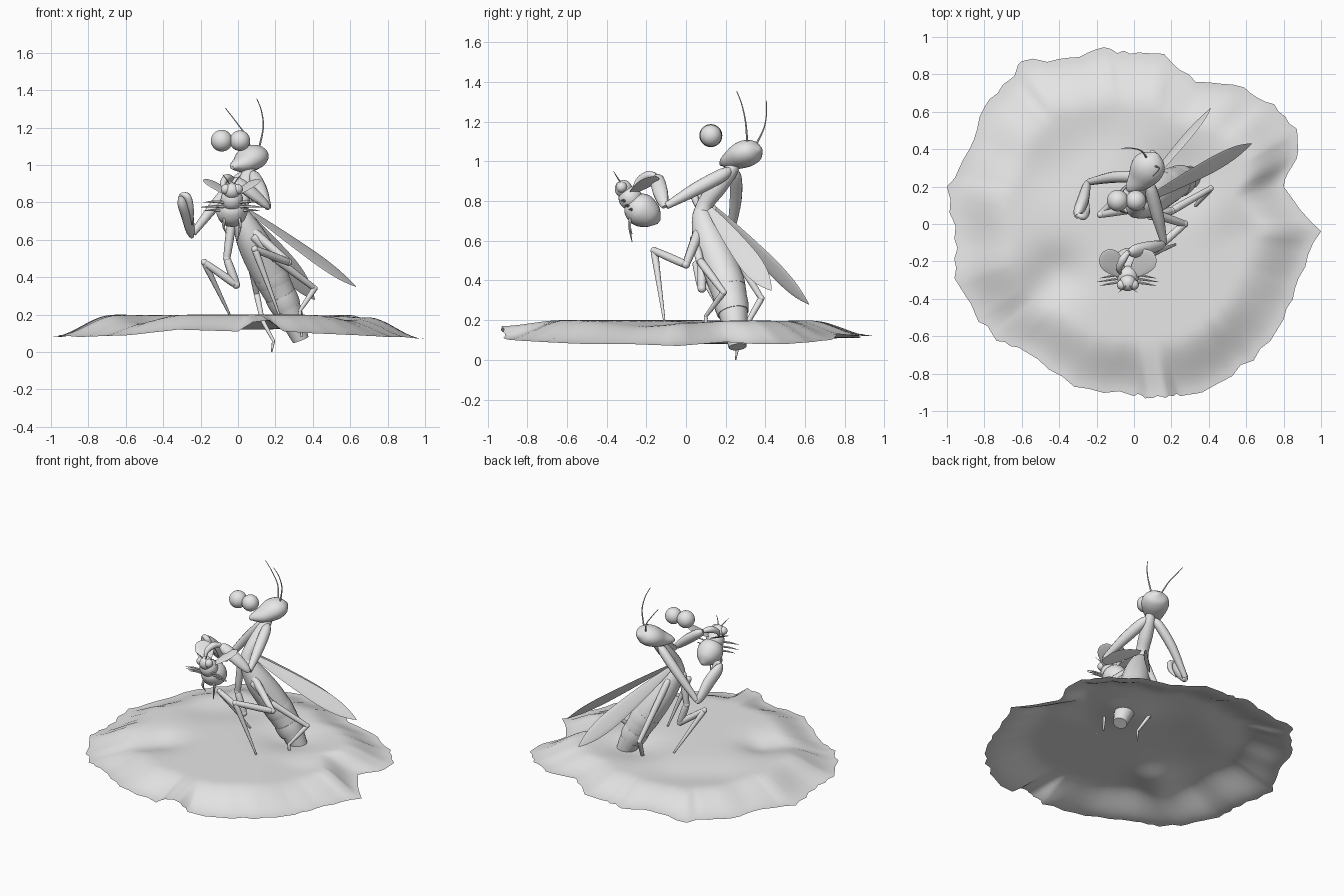
import bpy, bmesh, math, random
from mathutils import Vector as V

random.seed(4)
MAT = bpy.data.materials.new("plain grey")
MAT.diffuse_color = (0.8, 0.8, 0.8, 1)


def finish(name, bm, angle=50):
    bmesh.ops.recalc_face_normals(bm, faces=bm.faces)
    me = bpy.data.meshes.new(name)
    bm.to_mesh(me)
    bm.free()
    ob = bpy.data.objects.new(name, me)
    bpy.context.collection.objects.link(ob)
    me.materials.append(MAT)
    bpy.context.view_layer.objects.active = ob
    ob.select_set(True)
    bpy.ops.object.shade_smooth_by_angle(angle=math.radians(angle))
    ob.select_set(False)
    return ob


def catmull(a, b, c, d, t):
    return 0.5 * (2 * b + (c - a) * t + (2 * a - 5 * b + 4 * c - d) * t * t
                  + (3 * b - a - 3 * c + d) * t ** 3)


def loft(name, pts, radii, flat=1.0, wide=None, segs=12, sub=5):
    """Smooth tube through pts; 'flat' squeezes it across the 'wide' direction."""
    p = [V(q) for q in pts]
    n = len(p)
    path, rad = [], []
    for i in range(n - 1):
        ia, id_ = max(i - 1, 0), min(i + 2, n - 1)
        for k in range(sub + (i == n - 2)):
            t = k / sub
            path.append(catmull(p[ia], p[i], p[i + 1], p[id_], t))
            rad.append(max(0.001, catmull(radii[ia], radii[i], radii[i + 1], radii[id_], t)))
    bm = bmesh.new()
    rings = []
    u = V(wide) if wide else V((0.31, 0.87, 0.4))
    for i, c in enumerate(path):
        d = (path[min(i + 1, len(path) - 1)] - path[max(i - 1, 0)]).normalized()
        u = (u - d * u.dot(d)).normalized()
        w = d.cross(u)
        rings.append([bm.verts.new(c + u * rad[i] * math.cos(a) + w * rad[i] * flat * math.sin(a))
                      for a in (2 * math.pi * j / segs for j in range(segs))])
    for r, s in zip(rings, rings[1:]):
        for j in range(segs):
            bm.faces.new((r[j], r[(j + 1) % segs], s[(j + 1) % segs], s[j]))
    bm.faces.new(rings[0])
    bm.faces.new(rings[-1])
    return finish(name, bm)


def ball(name, c, r, scale=(1, 1, 1)):
    bm = bmesh.new()
    bmesh.ops.create_uvsphere(bm, u_segments=24, v_segments=14, radius=r)
    for v in bm.verts:
        v.co = V(c) + V(v.co[k] * scale[k] for k in range(3))
    return finish(name, bm)


# ---- ground: thin rocky sheet; outline as x, y, rim height
OUTLINE = [(1, -.04, .07), (.8, .2, .09), (.87, .35, .08), (.87, .51, .08), (.75, .64, .09),
           (.59, .73, .1), (.33, .76, .13), (.16, .91, .12), (-.02, .91, .12), (-.16, .945, .12),
           (-.34, .89, .13), (-.6, .87, .11), (-.66, .775, .11), (-.8, .625, .1), (-.88, .4, .1),
           (-1, .2, .08), (-.96, -.08, .08), (-.96, -.29, .09), (-.85, -.48, .08),
           (-.735, -.625, .085), (-.585, -.68, .09), (-.32, -.87, .12), (0, -.92, .11),
           (.08, -.93, .16), (.17, -.93, .17), (.25, -.92, .11), (.4, -.88, .1),
           (.64, -.73, .09), (.8, -.51, .08), (.88, -.29, .08)]
# hollows between the mounds: start, end, depth, spread
HOLLOWS = [((-.72, -.6), (-.42, -.27), .05, .1), ((-.45, .3), (-.22, .45), .02, .12),
           ((.72, -.55), (.55, -.1), .03, .12), ((.24, .25), (.26, .25), .04, .13)]


def hollow_depth(x, y):
    total = 0
    for a, b, h, s in HOLLOWS:
        a, b, q = V(a), V(b), V((x, y))
        t = max(0, min(1, (q - a).dot(b - a) / (b - a).length_squared))
        total += h * math.exp(-(q - a.lerp(b, t)).length_squared / (2 * s * s))
    return total


def ground():
    bm = bmesh.new()
    rim = []
    for i, a in enumerate(OUTLINE):
        b = OUTLINE[(i + 1) % len(OUTLINE)]
        for k in range(4):
            q = V(a).lerp(V(b), k / 4)
            s = 1 + (random.uniform(-.018, .012) if k else 0)
            rim.append(V((q.x * s, q.y * s, q.z)))
    rings, steps = [], 30
    for r in range(1, steps + 1):
        t = r / steps
        ring = []
        for q in rim:
            e = min(1, (1 - t) / .33)
            e = e * e * (3 - 2 * e)
            x, y = q.x * t, q.y * t
            z = q.z + (.2 - q.z) * e - hollow_depth(x, y) * e
            ring.append(bm.verts.new((x, y, z)))
        rings.append(ring)
    n = len(rim)
    mid = bm.verts.new((0, 0, .2 - hollow_depth(0, 0)))
    for j in range(n):
        bm.faces.new((mid, rings[0][j], rings[0][(j + 1) % n]))
        for r, s in zip(rings, rings[1:]):
            bm.faces.new((r[j], s[j], s[(j + 1) % n], r[(j + 1) % n]))
    finish("ground", bm, 80)


ground()

# ---- head, eyes, antennae
loft("head", [(-.03, .175, .985), (-.015, .195, .995), (.03, .24, 1.01), (.07, .295, 1.037),
              (.102, .345, 1.052), (.12, .378, 1.06)], [.012, .035, .07, .09, .072, .015],
     flat=.75, wide=(.78, -.62, 0), segs=20, sub=6)
for x, r in ((-.087, .058), (.01, .055)):
    ball("eye", (x, .125, 1.13), r)
loft("antenna", [(.11, .31, 1.08), (.135, .30, 1.2), (.125, .28, 1.29), (.1, .255, 1.355)],
     [.006, .004, .003, .002], segs=6)
loft("antenna", [(.07, .35, 1.08), (.04, .39, 1.16), (-.01, .405, 1.23), (-.068, .405, 1.305)],
     [.006, .004, .003, .002], segs=6)

# ---- thorax and abdomen
loft("thorax", [(.07, .25, .985), (.055, .22, .945), (.035, .16, .87), (.015, .1, .79),
                (.01, .08, .72)], [.025, .038, .045, .042, .05], segs=16)
loft("abdomen", [(.01, .075, .77), (.025, .085, .71), (.075, .12, .6), (.135, .17, .48),
                 (.2, .213, .355), (.255, .235, .25), (.3, .25, .15), (.335, .26, .065)],
     [.03, .058, .084, .093, .089, .076, .06, .045], segs=20)
# overlapping abdomen bands
for c, d, r in (((.165, .192, .42), (.04, .025, -.07), .093), ((.225, .223, .305), (.035, .015, -.07), .086)):
    loft("abdomen_band", [c, V(c) + V(d) * .5, V(c) + V(d)], [r, r, r - .006], segs=20, sub=2)

# ---- wings: long flat blades
T = [0, .15, .4, .65, .82, .93, 1]
WIDTH = [.015, .03, .047, .056, .046, .024, .002]
for root, tip, wide in (((.05, .12, .76), (.63, .43, .35), (0, .79, .6)),
                        ((.02, .15, .76), (.41, .62, .28), (-.71, -.22, -.78))):
    loft("wing", [V(root).lerp(V(tip), t) for t in T], WIDTH, flat=.09, wide=wide, segs=12, sub=3)


# ---- jointed legs: one tapered tube for each segment
def leg(name, joints, radii):
    for i in range(len(joints) - 1):
        a, b = V(joints[i]), V(joints[i + 1])
        r, s = radii[i], radii[i + 1]
        loft(name, [a, a.lerp(b, .06), a.lerp(b, .4), a.lerp(b, .94), b],
             [r * .75, r, (r + s) * .55, s, s * .75], segs=10, sub=2)
    for c, r in list(zip(joints, radii))[1:-1]:
        ball(name + "_joint", c, r)


leg("right_middle_leg", [(.06, .07, .66), (.27, .0, .48), (.09, -.16, .55), (.22, -.11, .2)],
    [.026, .02, .019, .007])
leg("left_middle_leg", [(-.03, .08, .72), (-.06, .08, .5), (-.01, .08, .36), (-.18, .05, .48),
                        (-.045, .2, .2)], [.024, .02, .022, .018, .007])
leg("right_hind_leg", [(.08, .04, .62), (.2, .07, .5), (.41, .19, .34), (.33, .1, .22),
                       (.34, .1, .08)], [.022, .021, .016, .01, .006])
leg("left_hind_leg", [(.03, .15, .68), (.1, .38, .31), (.13, .3, .17), (.19, .26, .06),
                      (.18, .25, 0)], [.022, .016, .012, .008, .004])

# ---- grasping arms: upper arm, swollen forearm, folded claw
loft("left_upper_arm", [(.04, .235, .955), (0, .25, .92), (-.11, .25, .8), (-.24, .225, .635)],
     [.015, .03, .03, .018])
loft("left_forearm", [(-.245, .23, .615), (-.255, .2, .65), (-.272, .13, .735),
                      (-.295, .07, .8), (-.305, .04, .84)], [.012, .03, .042, .038, .014], flat=.75)
loft("left_claw", [(-.305, .05, .84), (-.27, .04, .83), (-.25, .07, .76), (-.245, .13, .68)],
     [.012, .02, .015, .003], segs=8)
loft("right_upper_arm", [(.075, .225, .96), (.09, .18, .93), (.125, .05, .86), (.16, -.1, .775)],
     [.015, .034, .034, .018])
loft("right_forearm", [(.165, -.11, .77), (.14, -.115, .795), (.075, -.13, .85),
                       (0, -.145, .905), (-.03, -.15, .925)], [.012, .028, .04, .036, .014], flat=.75)
loft("right_claw", [(-.03, -.15, .925), (-.06, -.19, .93), (-.08, -.24, .9), (-.07, -.27, .85)],
     [.014, .022, .016, .003], segs=8)

# ---- captured fly
FX = -.033
loft("fly_abdomen", [(FX, -.29, .8), (FX, -.27, .785), (FX, -.225, .755), (FX, -.17, .72),
                     (FX, -.135, .695)], [.03, .065, .084, .062, .012], segs=18)
ball("fly_thorax", (FX, -.28, .815), .06)
ball("fly_head", (FX, -.315, .862), .044)
for s in (-1, 1):
    ball("fly_eye", (FX + s * .031, -.325, .87), .028)
    loft("fly_antenna", [(FX + s * .01, -.33, .895), (FX + s * .03, -.35, .925),
                         (FX + s * .05, -.365, .95)], [.004, .003, .001], segs=5)
    root, tip = V((FX + s * .02, -.28, .835)), V((FX + s * .135, -.15, .925))
    loft("fly_wing", [root.lerp(tip, t) for t in (0, .3, .65, .9, 1)],
         [.012, .045, .062, .042, .004], flat=.08, wide=(s * .7, -.6, .1), segs=12, sub=3)
    for y, z, reach in ((-.32, .8, .15), (-.3, .775, .165), (-.28, .755, .15)):
        loft("fly_leg", [(FX + s * .04, y + .01, z), (FX + s * .1, y, z + .004),
                         (FX + s * reach, y - .01, z)], [.008, .006, .001], segs=6)
    loft("fly_hind_leg", [(FX + s * .03, -.27, .74), (FX + s * .045, -.285, .68),
                          (FX + s * .03, -.272, .595 + (s < 0) * .04)], [.009, .008, .002], segs=6)
